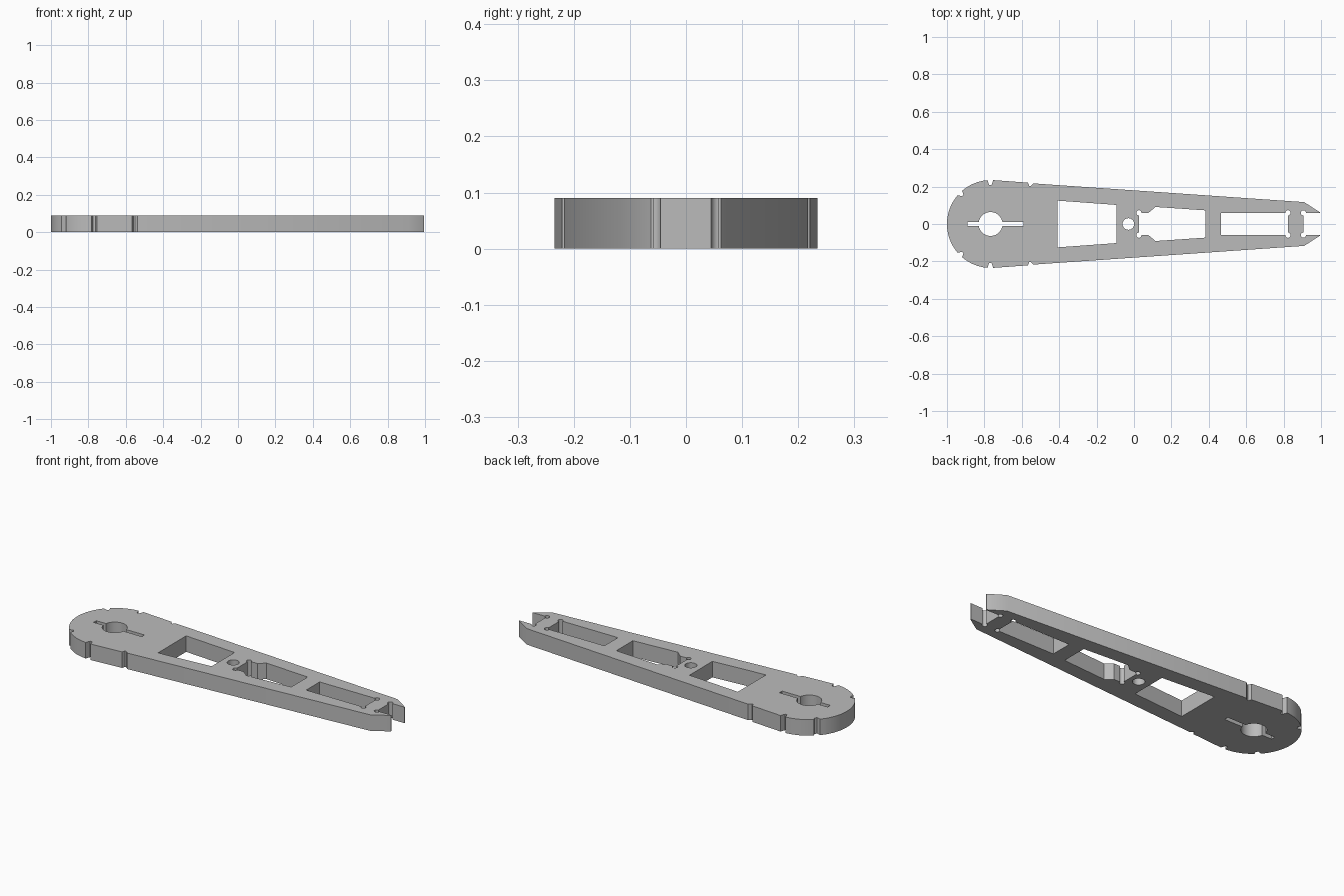
import bpy
import bmesh
from math import cos, sin, radians, asin, degrees

THICKNESS = 0.09

cube = bpy.data.objects.get("Cube")
if cube:
    bpy.data.objects.remove(cube, do_unlink=True)


def arc(cx, cy, r, start, end, steps):
    """Points along an arc, angles in degrees."""
    angles = [radians(start + (end - start) * i / steps) for i in range(steps + 1)]
    return [(cx + r * cos(a), cy + r * sin(a)) for a in angles]


def mirrored(upper):
    """Close an upper half outline with its reflection in y."""
    lower = [(x, -y) for x, y in reversed(upper) if abs(y) > 1e-6]
    return upper + lower


def relief(x, y, start, end):
    """Round corner relief, as left by a milling bit."""
    return arc(x, y, 0.014, start, end, 14)


# Outer outline: round hub, edge notches, tapering arm and forked tip
hub_x, hub_r = -0.765, 0.235
outline = mirrored(
    arc(hub_x, 0, hub_r, 180, 139, 12)
    + [(-0.919, 0.148), (-0.912, 0.159)]
    + arc(hub_x, 0, hub_r, 131, 94.5, 10)
    + [(-0.774, 0.208), (-0.762, 0.208)]
    + arc(hub_x, 0, hub_r, 87, 85, 1)
    + [(-0.567, 0.221), (-0.56, 0.203), (-0.552, 0.203), (-0.538, 0.217)]
    + [(0.91, 0.117), (0.995, 0.062), (0.995, 0.058)]
    + relief(0.906, 0.059, 0, 270)
)

# Hub hole with a narrow slot across it
slot_y, bore = 0.012, 0.064
a = degrees(asin(slot_y / bore))
hub_hole = mirrored([(-0.89, slot_y)] + arc(-0.767, 0, bore, 180 - a, a, 20)
                    + [(-0.59, slot_y)])

# Tapered window, pivot hole and the two pockets with relieved corners
window = mirrored([(-0.41, 0.125), (-0.093, 0.102)])
pivot_hole = arc(-0.03, 0, 0.031, 0, 348.75, 31)
servo_pocket = mirrored(relief(0.026, 0.06, 270, 0)
                        + [(0.078, 0.06), (0.115, 0.091), (0.382, 0.073)])
tip_pocket = mirrored([(0.466, 0.06)] + relief(0.823, 0.06, 180, -90))

# Flat filled profile, extruded to the plate thickness
profile = bpy.data.curves.new("arm_plate", "CURVE")
profile.dimensions = "2D"
profile.fill_mode = "BOTH"
profile.extrude = THICKNESS / 2
for loop in (outline, hub_hole, window, pivot_hole, servo_pocket, tip_pocket):
    spline = profile.splines.new("POLY")
    spline.points.add(len(loop) - 1)
    for point, (x, y) in zip(spline.points, loop):
        point.co = (x, y, 0, 1)
    spline.use_cyclic_u = True

plate = bpy.data.objects.new("arm_plate", profile)
bpy.context.collection.objects.link(plate)
bpy.ops.object.select_all(action="DESELECT")
plate.select_set(True)
bpy.context.view_layer.objects.active = plate
bpy.ops.object.convert(target="MESH")
plate = bpy.context.view_layer.objects.active
plate.name = "arm_plate"

# Weld the caps to the walls and rest the plate on the ground
bm = bmesh.new()
bm.from_mesh(plate.data)
bmesh.ops.remove_doubles(bm, verts=bm.verts, dist=0.0002)
bmesh.ops.translate(bm, verts=bm.verts, vec=(0, 0, THICKNESS / 2))
bmesh.ops.recalc_face_normals(bm, faces=bm.faces)
bm.to_mesh(plate.data)
bm.free()

# Plain grey material
grey = bpy.data.materials.new("plain_grey")
grey.use_nodes = True
grey.diffuse_color = (0.5, 0.5, 0.5, 1)
grey.node_tree.nodes["Principled BSDF"].inputs["Base Color"].default_value = (0.5, 0.5, 0.5, 1)
plate.data.materials.clear()
plate.data.materials.append(grey)

bpy.ops.object.shade_smooth_by_angle(angle=radians(30))
